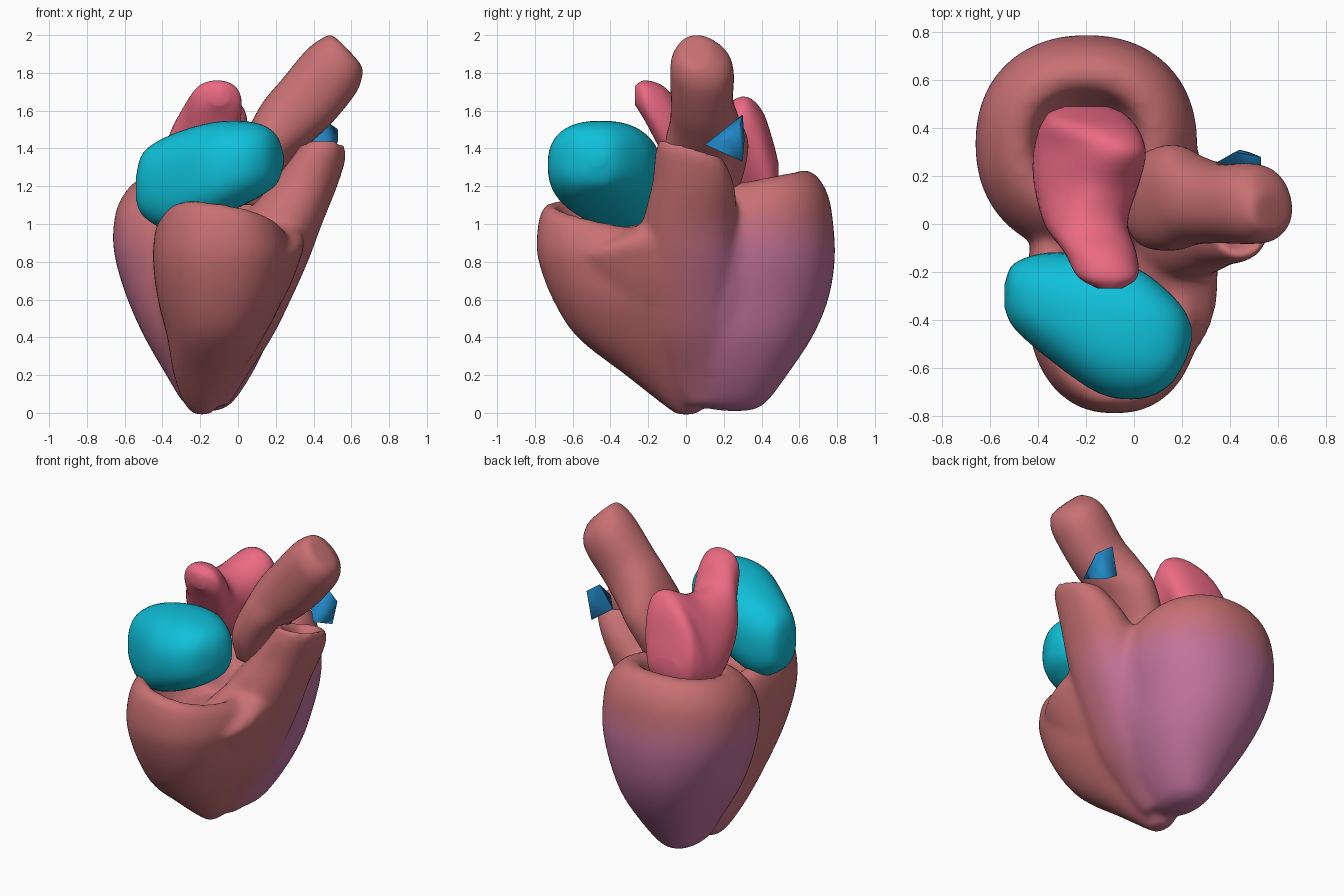
import bpy, bmesh
from math import sin, cos, pi, radians
from mathutils import Vector, Euler

if "Cube" in bpy.data.objects:
    bpy.data.objects.remove(bpy.data.objects["Cube"])

RED, PURPLE = (0.58, 0.165, 0.17), (0.53, 0.17, 0.34)


def material(name, rgb):
    m = bpy.data.materials.new(name)
    m.diffuse_color = (*rgb, 1)
    m.use_nodes = True
    m.node_tree.nodes["Principled BSDF"].inputs["Base Color"].default_value = m.diffuse_color
    return m


# Muscle colour fades from red to purple in a few steps
STEPS = 12
MUSCLE = [material(f"muscle_{i}", [a + (b - a) * i / (STEPS - 1) for a, b in zip(RED, PURPLE)])
          for i in range(STEPS)]


def smooth(a, b, v):
    t = min(1, max(0, (v - a) / (b - a)))
    return t * t * (3 - 2 * t)


def spline(rows, sub):
    """Catmull-Rom through rows of numbers."""
    out = []
    for i in range(len(rows) - 1):
        p0, p1, p2 = rows[max(i - 1, 0)], rows[i], rows[i + 1]
        p3 = rows[min(i + 2, len(rows) - 1)]
        for s in range(sub):
            t = s / sub
            out.append([0.5 * (2 * b + (c - a) * t + (2 * a - 5 * b + 4 * c - d) * t * t
                               + (3 * b - a - 3 * c + d) * t ** 3)
                        for a, b, c, d in zip(p0, p1, p2, p3)])
    return out + [list(rows[-1])]


def finish(name, bm, mats):
    bmesh.ops.recalc_face_normals(bm, faces=bm.faces)
    me = bpy.data.meshes.new(name)
    for m in mats:
        me.materials.append(m)
    for f in bm.faces:
        f.smooth = True
        f.material_index = 0
        if len(mats) > 1:
            c = f.calc_center_median()
            w = (1 - smooth(0.75, 1.15, c.z)) * smooth(-0.2, 0.32, c.y)
            f.material_index = round(w * (len(mats) - 1))
    bm.to_mesh(me)
    bm.free()
    ob = bpy.data.objects.new(name, me)
    bpy.context.collection.objects.link(ob)
    return ob


def skin(bm, rings, n=2.2, turn_x=0, turn_y=0, seg=48, sub=5):
    """Closed skin over rings (x, y, z, rx, ry, tilt about x, tilt about y), tilts in degrees."""
    rows = [list(r) + [0] * (7 - len(r)) for r in rings]
    loops = []
    for x, y, z, rx, ry, ax, ay in spline(rows, sub):
        rot = Euler((radians(ax + turn_x), radians(ay + turn_y), 0)).to_matrix()
        loop = []
        for k in range(seg):
            c, s = cos(2 * pi * k / seg), sin(2 * pi * k / seg)
            px = rx * abs(c) ** (2 / n) * (1 if c > 0 else -1)
            py = ry * abs(s) ** (2 / n) * (1 if s > 0 else -1)
            loop.append(bm.verts.new(Vector((x, y, z)) + rot @ Vector((px, py, 0))))
        loops.append(loop)
    for a, b in zip(loops, loops[1:]):
        for k in range(seg):
            j = (k + 1) % seg
            bm.faces.new((a[k], a[j], b[j], b[k]))
    for loop in (loops[0], loops[-1]):
        mid = bm.verts.new(sum((v.co for v in loop), Vector()) / seg)
        for k in range(seg):
            bm.faces.new((loop[k], loop[(k + 1) % seg], mid))


def loft(name, rings, mats, **kw):
    bm = bmesh.new()
    skin(bm, rings, **kw)
    return finish(name, bm, mats)


body = bmesh.new()
# Left ventricle, with a bowl sunk in its top
skin(body, [
    (-.16, .26, .01, .04, .07), (-.16, .24, .05, .125, .18), (-.155, .26, .2, .225, .275),
    (-.165, .28, .4, .33, .388), (-.185, .31, .6, .40, .443), (-.195, .33, .8, .452, .457),
    (-.2, .335, .95, .462, .448, 3), (-.2, .34, 1.1, .435, .415, 8), (-.2, .34, 1.21, .35, .335, 11),
    (-.2, .34, 1.22, .25, .24, 11), (-.2, .34, 1.12, .19, .18, 8), (-.2, .34, 1.0, .1, .1)])
# Right ventricle, open at the top
skin(body, [
    (-.19, 0, -.01, .04, .05), (-.19, -.01, .05, .095, .12), (-.165, -.09, .2, .175, .23),
    (-.12, -.18, .4, .255, .395), (-.095, -.24, .6, .33, .465), (-.085, -.285, .8, .365, .495),
    (-.08, -.295, .93, .36, .495, 0, 5), (-.08, -.30, 1.01, .32, .465, -8, 9),
    (-.08, -.31, 1.03, .25, .385, -10, 10), (-.08, -.31, .96, .2, .3, 0, 5), (-.08, -.31, .88, .12, .18)],
    n=2.3)
# Outflow trunk leaning out of the right ventricle
skin(body, [
    (-.1, .1, .04, .05, .1), (-.05, .07, .2, .1, .18), (.01, .03, .4, .17, .24), (.07, .02, .6, .21, .26),
    (.14, .02, .8, .23, .26), (.22, .02, 1.0, .225, .25), (.345, .04, 1.2, .18, .22, -4),
    (.43, .03, 1.35, .14, .195, -14), (.445, .02, 1.41, .115, .155, -16), (.43, .02, 1.36, .07, .11, -12),
    (.42, .02, 1.28, .04, .07)])
# Fillet walls: front of the trunk, and between the trunk and left ventricle
skin(body, [(-.05, -.18, .3, .1, .15), (.05, -.2, .6, .19, .27), (.12, -.24, .8, .205, .34),
            (.16, -.23, .92, .19, .3, 10), (.19, -.15, 1.03, .1, .14, 20)])
skin(body, [(-.02, .14, .22, .09, .1), (.05, .16, .5, .155, .19), (.1, .17, .8, .185, .21),
            (.12, .17, 1.0, .17, .19), (.14, .16, 1.12, .08, .1)])

# Fuse the muscle parts into one smooth skin
raw = finish("muscle_raw", body, MUSCLE[:1])
fuse = raw.modifiers.new("fuse", 'REMESH')
fuse.mode, fuse.voxel_size = 'VOXEL', 0.02
soft = raw.modifiers.new("soften", 'SMOOTH')
soft.factor, soft.iterations = 0.5, 12
fused = bpy.data.meshes.new_from_object(raw.evaluated_get(bpy.context.evaluated_depsgraph_get()))
bm = bmesh.new()
bm.from_mesh(fused)
finish("ventricles", bm, MUSCLE)
bpy.data.objects.remove(raw)

# Aorta
loft("aorta", [
    (.06, .1, 1.1, .1, .14, 0, 5), (.075, .1, 1.25, .125, .2, 0, 20), (.165, .11, 1.42, .14, .22, 0, 38),
    (.255, .1, 1.535, .165, .185, 0, 42), (.36, .085, 1.645, .175, .165, 0, 42),
    (.48, .085, 1.79, .175, .168, 0, 42), (.54, .075, 1.865, .155, .15, 0, 44),
    (.575, .055, 1.915, .115, .09, 0, 46), (.58, .05, 1.925, .03, .03, 0, 46)], MUSCLE[:1])

# Left atrium, swept from back to front
loft("left_atrium", [
    (-.2, .49, 1.26, .09, .06), (-.2, .46, 1.28, .16, .16), (-.19, .40, 1.34, .19, .27, 0, 20),
    (-.185, .3, 1.38, .175, .325, 0, 32), (-.2, .15, 1.36, .185, .26, 0, 32),
    (-.2, 0, 1.42, .17, .2, 0, 15), (-.14, -.12, 1.55, .15, .18), (-.11, -.22, 1.655, .125, .105),
    (-.1, -.27, 1.68, .05, .05)], [material("pink", (.84, .145, .23))], turn_x=90)

# Right atrium, swept from left to right
loft("right_atrium", [
    (-.54, -.3, 1.19, .06, .05), (-.5, -.3, 1.21, .17, .135), (-.36, -.34, 1.22, .25, .22),
    (-.15, -.42, 1.28, .255, .285), (.02, -.46, 1.32, .225, .27), (.14, -.48, 1.34, .18, .2),
    (.21, -.47, 1.34, .12, .11), (.24, -.46, 1.34, .03, .03)],
    [material("cyan", (.005, .53, .7))], n=2.4, turn_y=90)

# Small auricle wedge
bm = bmesh.new()
for co in [(.48, .1, 1.42), (.42, .3, 1.58), (.48, .3, 1.33), (.35, .26, 1.42), (.53, .23, 1.44),
           (.53, .28, 1.5), (.44, .31, 1.45)]:
    bm.verts.new(co)
bmesh.ops.convex_hull(bm, input=bm.verts)
wedge = finish("auricle_wedge", bm, [material("blue", (.015, .24, .55))])
bpy.context.view_layer.objects.active = wedge
wedge.select_set(True)
bpy.ops.object.shade_smooth_by_angle(angle=radians(75))
